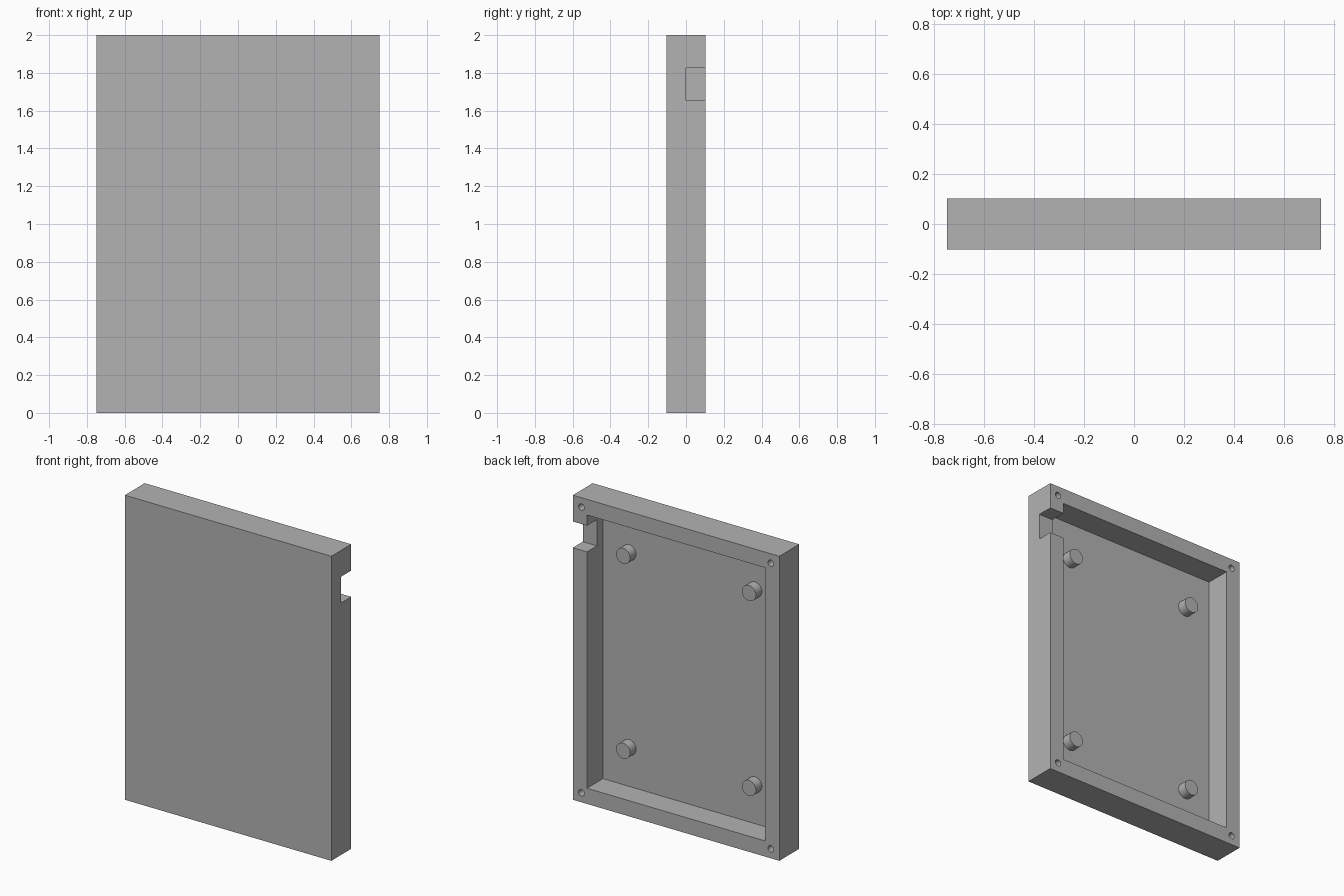
import bpy
from math import pi

cube = bpy.data.objects.get("Cube")
if cube:
    bpy.data.objects.remove(cube, do_unlink=True)

WIDTH, DEPTH, HEIGHT = 1.5, 0.206, 2.0
WALL, PANEL = 0.103, 0.041
BACK = DEPTH / 2
FLOOR = -BACK + PANEL      # inner face of the front panel
OVER = 0.05                # overshoot of the cutters

grey = bpy.data.materials.new("plain grey")
grey.use_nodes = True
grey.diffuse_color = (0.45, 0.45, 0.45, 1)
grey.node_tree.nodes["Principled BSDF"].inputs["Base Color"].default_value = grey.diffuse_color


def box(name, x, y, z):
    """Box from (low, high) ranges along each axis."""
    ranges = (x, y, z)
    bpy.ops.mesh.primitive_cube_add(size=1, location=[(a + b) / 2 for a, b in ranges])
    ob = bpy.context.object
    ob.name = name
    ob.scale = [b - a for a, b in ranges]
    bpy.ops.object.transform_apply(location=False, rotation=False, scale=True)
    ob.data.materials.append(grey)
    return ob


def rod(name, x, z, radius, y0, y1):
    """Cylinder lying along y."""
    bpy.ops.mesh.primitive_cylinder_add(vertices=32, radius=radius, depth=y1 - y0,
                                        location=(x, (y0 + y1) / 2, z),
                                        rotation=(pi / 2, 0, 0))
    ob = bpy.context.object
    ob.name = name
    ob.data.materials.append(grey)
    return ob


def cut(target, cutter):
    cutter.hide_render = True
    mod = target.modifiers.new("cut", 'BOOLEAN')
    mod.operation, mod.solver, mod.object = 'DIFFERENCE', 'EXACT', cutter
    bpy.context.view_layer.objects.active = target
    bpy.ops.object.modifier_apply(modifier=mod.name)
    bpy.data.objects.remove(cutter, do_unlink=True)


def smooth(ob):
    bpy.ops.object.select_all(action='DESELECT')
    ob.select_set(True)
    bpy.context.view_layer.objects.active = ob
    bpy.ops.object.shade_smooth_by_angle(angle=pi / 6)


# Case shell, hollowed from the back
half = WIDTH / 2
case = box("case_shell", (-half, half), (-BACK, BACK), (0, HEIGHT))
cut(case, box("cavity_cutter", (WALL - half, half - WALL), (FLOOR, BACK + OVER),
              (WALL, HEIGHT - WALL)))

# Cable notch through the side wall
cut(case, box("notch_cutter", (half - WALL - OVER, half + OVER), (0, BACK + OVER),
              (1.655, 1.827)))

for side, across in (("left", 1), ("right", -1)):
    for level, up in (("upper", 1), ("lower", -1)):
        # Blind screw hole in each corner of the rim
        cut(case, rod("screw_hole_cutter", across * (half - 0.062), 1 + up * 0.938,
                      0.021, 0, BACK + OVER))
        # Round mounting post on the inner face
        smooth(rod(f"{level}_{side}_post", across * 0.457, 1 + up * 0.64,
                   0.051, FLOOR - 0.01, 0))
smooth(case)
